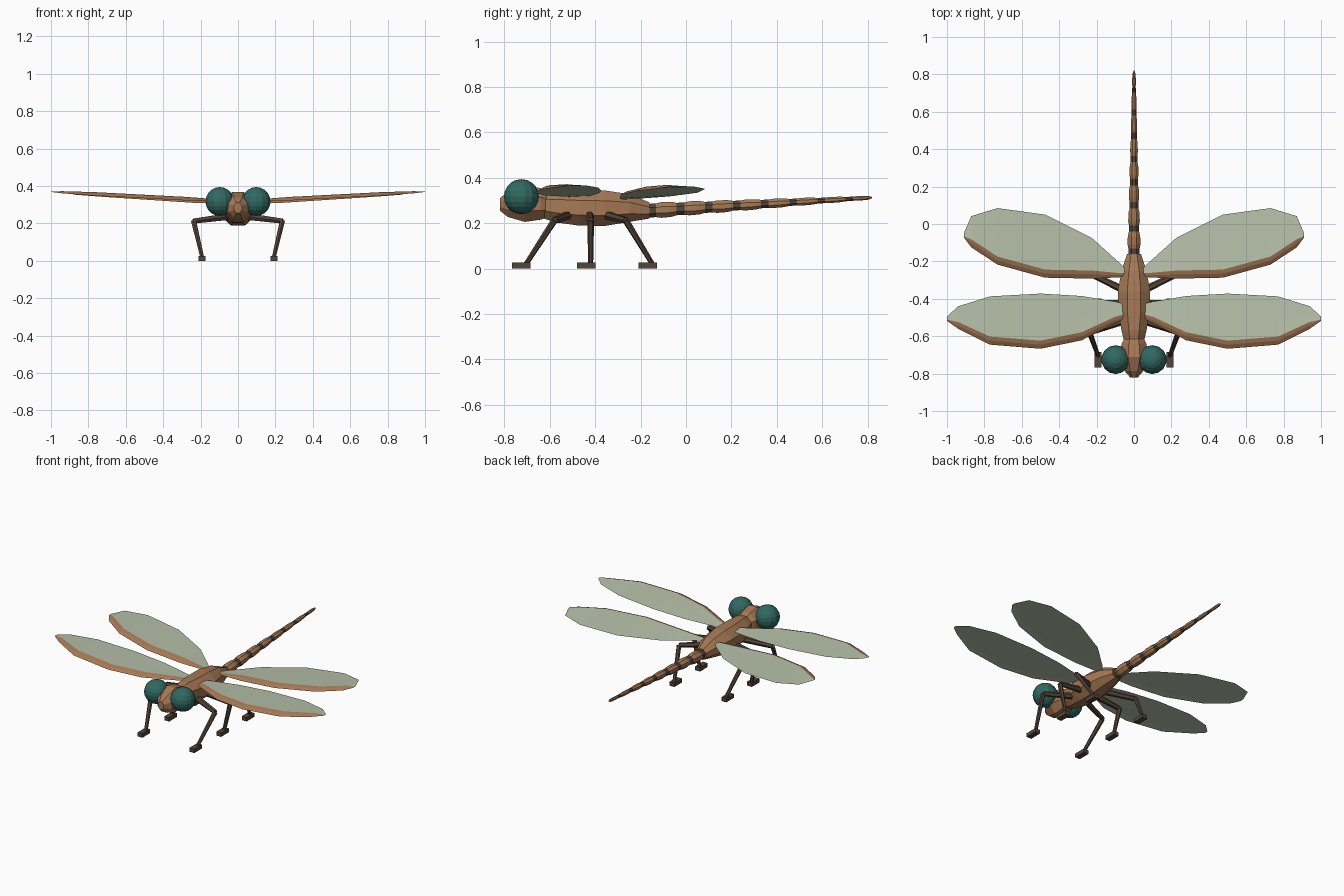
import bpy, bmesh
from math import pi, cos, sin
from mathutils import Vector

if "Cube" in bpy.data.objects:
    bpy.data.objects.remove(bpy.data.objects["Cube"])


def material(name, rgb):
    m = bpy.data.materials.new(name)
    m.diffuse_color = (*rgb, 1)
    m.use_nodes = True
    m.node_tree.nodes["Principled BSDF"].inputs["Base Color"].default_value = m.diffuse_color
    return m


BROWN = material("brown", (0.38, 0.19, 0.09))
DARK = material("dark_brown", (0.085, 0.058, 0.04))
TEAL = material("teal", (0.03, 0.14, 0.12))
PALE = material("pale_green", (0.47, 0.53, 0.40))


def finish(name, bm, mats, mirror=False):
    bmesh.ops.recalc_face_normals(bm, faces=bm.faces)
    me = bpy.data.meshes.new(name)
    bm.to_mesh(me)
    bm.free()
    for m in mats:
        me.materials.append(m)
    ob = bpy.data.objects.new(name, me)
    bpy.context.collection.objects.link(ob)
    if mirror:
        ob.modifiers.new("mirror", 'MIRROR').use_mirror_merge = False
    return ob


def skin(bm, rings, mat_of=lambda i, j: 0):
    """Bridge closed rings of points and cap both ends."""
    vs = [[bm.verts.new(p) for p in r] for r in rings]
    n = len(vs[0])
    for i in range(len(vs) - 1):
        for j in range(n):
            k = (j + 1) % n
            f = bm.faces.new((vs[i][j], vs[i][k], vs[i + 1][k], vs[i + 1][j]))
            f.material_index = mat_of(i, j)
    bm.faces.new(vs[0])
    bm.faces.new(vs[-1])


def oval(y, w, z, h, n=8):
    return [(w * cos(2 * pi * (k + .5) / n), y, z + h * sin(2 * pi * (k + .5) / n))
            for k in range(n)]


def limb(bm, a, b, ra, rb, n=6):
    a, b = Vector(a), Vector(b)
    q = (b - a).to_track_quat('Z', 'Y')
    skin(bm, [[p + q @ Vector((r * cos(2 * pi * k / n), r * sin(2 * pi * k / n), 0))
               for k in range(n)] for p, r in ((a, ra), (b, rb))])


# Head and thorax: (y, half width, centre z, half height)
head = [(-.82, .022, .283, .03), (-.785, .055, .283, .06), (-.71, .082, .287, .088),
        (-.64, .072, .285, .075), (-.60, .05, .28, .055)]
thorax = [(-.64, .055, .28, .06), (-.57, .072, .275, .078), (-.47, .092, .268, .085),
          (-.36, .094, .266, .085), (-.25, .072, .267, .066), (-.16, .04, .256, .038)]
for name, prof in (("head", head), ("thorax", thorax)):
    bm = bmesh.new()
    skin(bm, [oval(*s) for s in prof])
    finish(name, bm, [BROWN])

# Abdomen: bulging segments with dark joints, tapering to a point
bm = bmesh.new()
rings, tags = [], []
step, start = .124, -.165
for i in range(8):
    y0 = start + i * step
    for f, k, dark in ((0, .84, 1), (.27, .86, 0), (.45, 1, 0), (.8, 1, 0)):
        y = y0 + f * step
        t = (y - start) / (.82 - start)
        r = (.039 * (1 - t) + .009 * t) * k
        rings.append(oval(y, r, .255 + .058 * t, r))
        tags.append(dark)
rings.append(oval(.82, .003, .313, .003))
tags.append(0)
skin(bm, rings, lambda i, j: tags[i])
finish("abdomen", bm, [BROWN, DARK])

# Eyes
bm = bmesh.new()
bmesh.ops.create_uvsphere(bm, u_segments=14, v_segments=10, radius=.077)
bmesh.ops.translate(bm, verts=bm.verts, vec=(.098, -.725, .317))
finish("eyes", bm, [TEAL], True)


# Wings: (x, trailing y, leading y) with a brown raised leading edge
def wing(name, stations, z0, slope):
    bm = bmesh.new()
    rings = []
    for x, yt, yl in stations:
        z, c = z0 + slope * x, yt - yl
        w = min(.043, c * .3)
        k = min(1, c / .2)
        rings.append([(x, yt, z), (x, yl + .5 * c, z + .006 * k),
                      (x, yl + w, z + .010 * k), (x, yl + .5 * w, z + .004 * k),
                      (x, yl, z - .009 * k), (x, yl + w, z - .005 * k)])
    skin(bm, rings, lambda i, j: 1 if j in (2, 3) else 0)
    finish(name, bm, [PALE, BROWN], True)


wing("front_wings", [(.06, -.425, -.51), (.10, -.415, -.53), (.28, -.385, -.622),
                     (.50, -.372, -.667), (.77, -.387, -.645), (.94, -.44, -.56),
                     (1.0, -.495, -.518)], .317, .052)
wing("rear_wings", [(.05, -.235, -.275), (.075, -.21, -.285), (.225, -.075, -.292),
                    (.475, .05, -.287), (.73, .085, -.217), (.87, .042, -.125),
                    (.91, -.05, -.072)], .303, .066)

# Legs: hip y, knee y, ankle y
for name, hy, ky, ay in (("front_legs", -.52, -.58, -.705),
                         ("middle_legs", -.425, -.42, -.42),
                         ("rear_legs", -.35, -.265, -.148)):
    bm = bmesh.new()
    hip, knee, ankle = (.06, hy, .235), (.237, ky, .212), (.192, ay, .02)
    limb(bm, hip, knee, .020, .015)
    limb(bm, knee, ankle, .015, .011)
    box = bmesh.ops.create_cube(bm, size=1)["verts"]
    bmesh.ops.scale(bm, verts=box, vec=(.036, .082, .026))
    bmesh.ops.translate(bm, verts=box, vec=(.193, ay - .02, .013))
    finish(name, bm, [DARK], True)
